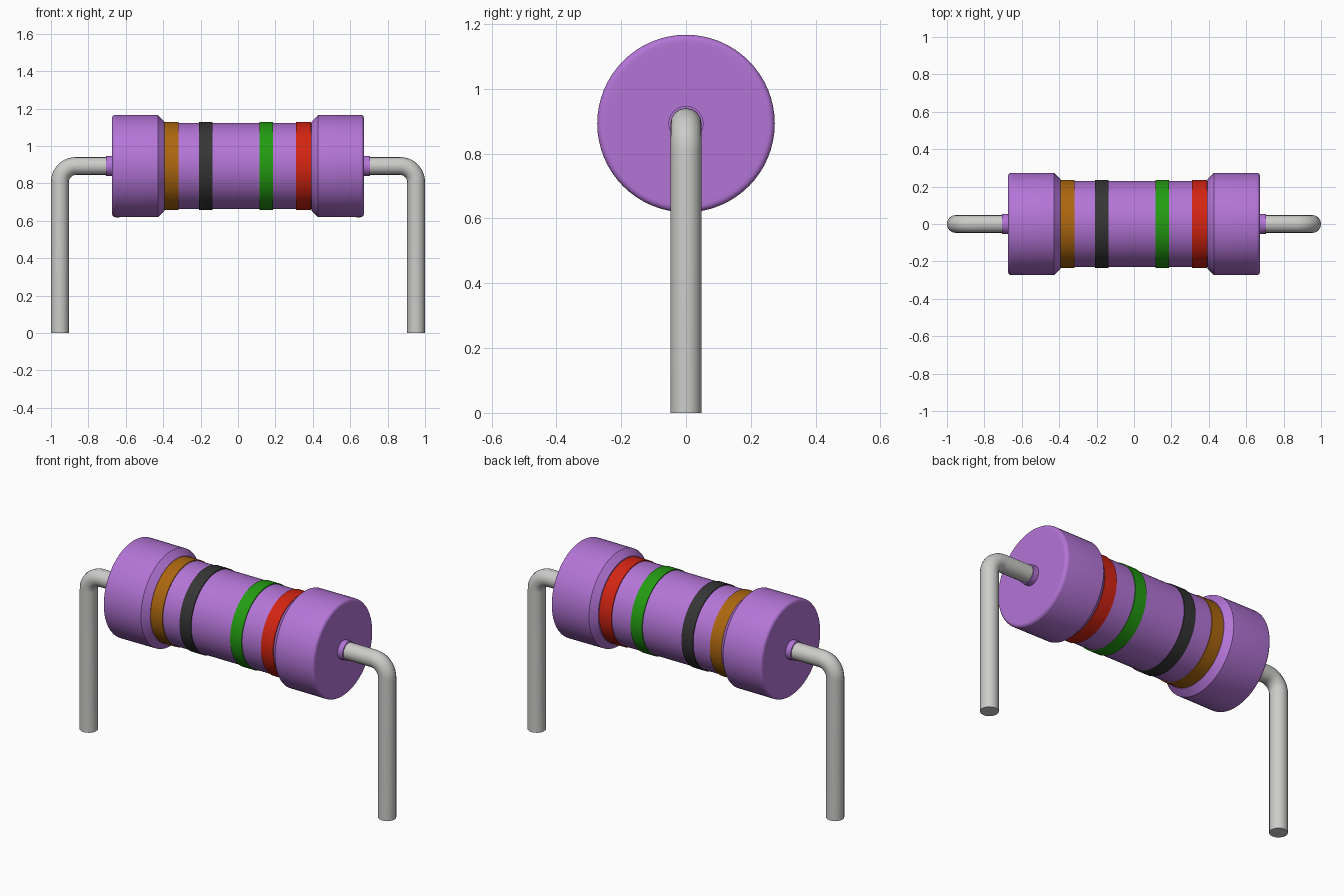
import bpy, bmesh, math
from mathutils import Matrix, Vector

cube = bpy.data.objects.get("Cube")
if cube:
    bpy.data.objects.remove(cube, do_unlink=True)

AXIS_Z = 0.893
WIRE_R = 0.048


def material(name, rgb, rough=0.5):
    m = bpy.data.materials.new(name)
    m.use_nodes = True
    m.diffuse_color = (*rgb, 1)
    bsdf = next(n for n in m.node_tree.nodes if n.type == "BSDF_PRINCIPLED")
    bsdf.inputs["Base Color"].default_value = (*rgb, 1)
    bsdf.inputs["Roughness"].default_value = rough
    return m


purple = material("purple", (0.456, 0.178, 0.68))
metal = material("light_grey_metal", (0.60, 0.60, 0.59))
brown = material("brown", (0.41, 0.135, 0.005))
black = material("black", (0.036, 0.036, 0.036))
green = material("green", (0.017, 0.33, 0.006))
red = material("red", (0.65, 0.018, 0.006))


def smooth(ob):
    bpy.ops.object.select_all(action="DESELECT")
    ob.select_set(True)
    bpy.context.view_layer.objects.active = ob
    bpy.ops.object.shade_smooth_by_angle(angle=math.radians(30))


def lathe(name, profile, mat, closed=False, steps=64):
    """Turn a profile of (x, radius) points around the body axis."""
    bm = bmesh.new()
    verts = [bm.verts.new((x, 0, r)) for x, r in profile]
    edges = [bm.edges.new(p) for p in zip(verts, verts[1:])]
    if closed:
        edges.append(bm.edges.new((verts[-1], verts[0])))
    bmesh.ops.spin(bm, geom=verts + edges, cent=(0, 0, 0), axis=(1, 0, 0),
                   angle=math.tau, steps=steps)
    bmesh.ops.remove_doubles(bm, verts=bm.verts, dist=1e-4)
    bmesh.ops.recalc_face_normals(bm, faces=bm.faces)
    mesh = bpy.data.meshes.new(name)
    bm.to_mesh(mesh)
    bm.free()
    ob = bpy.data.objects.new(name, mesh)
    ob.location.z = AXIS_Z
    bpy.context.collection.objects.link(ob)
    mesh.materials.append(mat)
    smooth(ob)
    return ob


# Body: narrow barrel, bevelled end caps with rounded rims, small collars
half = [(0.393, 0.231), (0.393, 0.238), (0.428, 0.273)]
rim = 0.018
half += [(0.673 - rim + rim * math.sin(a), 0.274 - rim + rim * math.cos(a))
         for a in (math.pi / 2 * i / 5 for i in range(6))]
half += [(0.673, 0.245), (0.673, 0.054), (0.705, 0.054), (0.705, 0.0)]
lathe("body", [(-x, r) for x, r in reversed(half)] + half, purple)

# Coloured bands around the barrel
bands = [("brown_band", -0.393, -0.317, brown), ("black_band", -0.208, -0.136, black),
         ("green_band", 0.115, 0.188, green), ("red_band", 0.311, 0.389, red)]
for name, x0, x1, mat in bands:
    lathe(name, [(x0, 0.228), (x0, 0.236), (x1, 0.236), (x1, 0.228)], mat, closed=True)

# Bent wire leads, one on each side
BEND, OUT = 0.085, 1.0 - WIRE_R
for name, side in (("left_lead", 1), ("right_lead", -1)):
    path = [(0.66, AXIS_Z)]
    path += [(OUT - BEND + BEND * math.sin(a), AXIS_Z - BEND + BEND * math.cos(a))
             for a in (math.pi / 2 * i / 10 for i in range(11))]
    path.append((OUT, 0))
    curve = bpy.data.curves.new(name, "CURVE")
    curve.dimensions = "3D"
    curve.bevel_depth = WIRE_R
    curve.bevel_resolution = 6
    curve.use_fill_caps = True
    spline = curve.splines.new("POLY")
    spline.points.add(len(path) - 1)
    for point, (x, z) in zip(spline.points, path):
        point.co = (side * x, 0, z, 1)
    curve.materials.append(metal)
    ob = bpy.data.objects.new(name, curve)
    bpy.context.collection.objects.link(ob)
    bpy.ops.object.select_all(action="DESELECT")
    ob.select_set(True)
    bpy.context.view_layer.objects.active = ob
    bpy.ops.object.convert(target="MESH")
    smooth(bpy.context.view_layer.objects.active)
